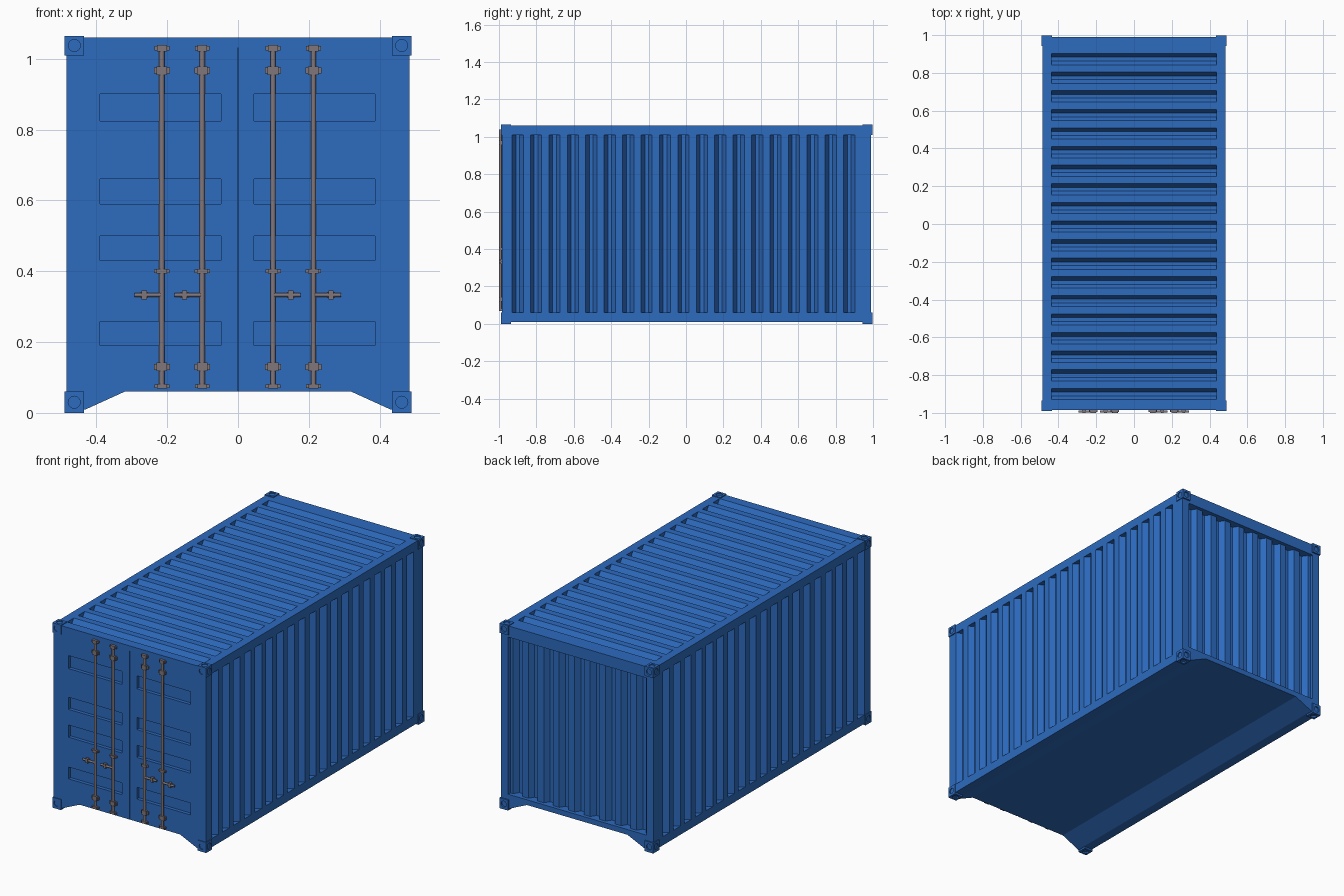
import bpy, bmesh, math
from mathutils import Vector, Matrix

if "Cube" in bpy.data.objects:
    bpy.data.objects.remove(bpy.data.objects["Cube"])


def material(name, rgb):
    m = bpy.data.materials.new(name)
    m.diffuse_color = (*rgb, 1)
    m.use_nodes = True
    m.node_tree.nodes["Principled BSDF"].inputs["Base Color"].default_value = m.diffuse_color
    return m


BLUE = material("container_blue", (0.026, 0.146, 0.52))
STEEL = material("lock_steel", (0.216, 0.181, 0.192))


def prism(bm, pts, place, a, b):
    """Closed prism: 2D points placed in space by place(u, v, w), w from a to b."""
    lo = [bm.verts.new(place(u, v, a)) for u, v in pts]
    hi = [bm.verts.new(place(u, v, b)) for u, v in pts]
    bm.faces.new(lo)
    bm.faces.new(hi[::-1])
    n = len(pts)
    for i in range(n):
        j = (i + 1) % n
        bm.faces.new((lo[j], lo[i], hi[i], hi[j]))


def box(bm, x0, x1, y0, y1, z0, z1):
    prism(bm, [(x0, y0), (x1, y0), (x1, y1), (x0, y1)],
          lambda u, v, w: (u, v, w), z0, z1)


def cyl(bm, centre, axis, r, length, n=12):
    rot = Vector(axis).to_track_quat('Z', 'Y').to_matrix().to_4x4()
    bmesh.ops.create_cone(bm, cap_ends=True, segments=n, radius1=r, radius2=r,
                          depth=length, matrix=Matrix.Translation(centre) @ rot)


def finish(bm, name, mat, smooth=False):
    bmesh.ops.recalc_face_normals(bm, faces=bm.faces[:])
    me = bpy.data.meshes.new(name)
    bm.to_mesh(me)
    bm.free()
    me.materials.append(mat)
    ob = bpy.data.objects.new(name, me)
    bpy.context.collection.objects.link(ob)
    if smooth:
        bpy.ops.object.select_all(action='DESELECT')
        ob.select_set(True)
        bpy.context.view_layer.objects.active = ob
        bpy.ops.object.shade_smooth_by_angle(angle=math.radians(35))
    return ob


def carve(ob, cutter_bm):
    """Subtract the cutter, bake the result and remove the cutter."""
    cut = finish(cutter_bm, "cutter", BLUE)
    cut.hide_render = True
    mod = ob.modifiers.new("carve", 'BOOLEAN')
    mod.operation, mod.solver, mod.object = 'DIFFERENCE', 'EXACT', cut
    dg = bpy.context.evaluated_depsgraph_get()
    me = bpy.data.meshes.new_from_object(ob.evaluated_get(dg))
    ob.modifiers.clear()
    ob.data = me
    me.materials.clear()
    me.materials.append(BLUE)
    bpy.data.objects.remove(cut)


X, Y0, Y1, TOP = 0.485, -0.985, 0.99, 1.06
PITCH, DEPTH = 0.0985, 0.03

# container body with tunnel-shaped underside
half = [(0.32, 0.06), (0.43, 0.01), (X, 0.01), (X, TOP)]
outline = half + [(-x, z) for x, z in reversed(half)]
bm = bmesh.new()
prism(bm, outline, lambda u, v, w: (u, w, v), Y0, Y1)
body = finish(bm, "container_body", BLUE)

cut = bmesh.new()
# wall and roof corrugations
for k in range(19):
    y = -0.93 + k * PITCH
    groove = [(y, 0.02), (y, 0), (y + 0.02, -DEPTH), (y + 0.04, -DEPTH),
              (y + 0.06, 0), (y + 0.06, 0.02)]
    for s in (-1, 1):
        prism(cut, groove, lambda u, v, w: (s * (X + v), u, w), 0.06, 1.01)
    prism(cut, groove, lambda u, v, w: (w, u, TOP + v), -0.437, 0.437)
# recessed corrugated back wall
inset = Y1 - 0.02
comb = [(-0.44, Y1 + 0.02), (-0.44, inset)]
for k in range(-4, 5):
    x = k * PITCH
    comb += [(x - 0.03, inset), (x - 0.01, inset - DEPTH),
             (x + 0.01, inset - DEPTH), (x + 0.03, inset)]
comb += [(0.44, inset), (0.44, Y1 + 0.02)]
prism(cut, comb, lambda u, v, w: (u, v, w), 0.09, 0.995)
# door panels and centre seam
for x0, x1 in ((-0.39, -0.048), (0.045, 0.387)):
    for z0, z1 in ((0.19, 0.258), (0.43, 0.5), (0.59, 0.66), (0.825, 0.9)):
        box(cut, x0, x1, Y0 - 0.02, Y0 + 0.02, z0, z1)
box(cut, -0.002, 0.002, Y0 - 0.02, Y0 + 0.012, 0.04, 1.03)
carve(body, cut)

# corner fittings with round holes
bm, cut = bmesh.new(), bmesh.new()
for sx in (-1, 1):
    for y0, y1, yout in ((-0.99, -0.935, -0.99), (0.943, 0.998, 0.998)):
        for z0, z1, zout in ((0, 0.06, 0), (1.01, 1.065, 1.065)):
            box(bm, *sorted((sx * 0.435, sx * 0.49)), y0, y1, z0, z1)
            cx, cy, cz = sx * 0.4625, (y0 + y1) / 2, (z0 + z1) / 2
            cyl(cut, (sx * 0.49, cy, cz), (1, 0, 0), 0.017, 0.016, 16)
            cyl(cut, (cx, yout, cz), (0, 1, 0), 0.017, 0.016, 16)
            cyl(cut, (cx, cy, zout), (0, 0, 1), 0.017, 0.016, 16)
fittings = finish(bm, "corner_fittings", BLUE)
carve(fittings, cut)

# locking bars, brackets and handles
bars, brackets, handles = bmesh.new(), bmesh.new(), bmesh.new()


def bracket(x, z, w, h):
    box(brackets, x - w / 2, x + w / 2, -0.994, Y0 + 0.002, z - h * 0.35, z + h * 0.35)
    box(brackets, x - w / 3, x + w / 3, -1.0, Y0 + 0.002, z - h / 2, z + h / 2)


for x, out in ((-0.215, -1), (-0.101, -1), (0.099, 1), (0.213, 1)):
    cyl(bars, (x, -0.992, 0.555), (0, 0, 1), 0.0075, 0.965)
    for z, w, h in ((0.075, 0.042, 0.013), (0.13, 0.045, 0.024), (0.4, 0.044, 0.014),
                    (0.967, 0.045, 0.024), (1.03, 0.042, 0.018)):
        bracket(x, z, w, h)
    cyl(handles, (x + out * 0.039, -0.993, 0.333), (1, 0, 0), 0.006, 0.078)
    bracket(x + out * 0.05, 0.333, 0.022, 0.026)
finish(bars, "locking_bars", STEEL, True)
finish(brackets, "bar_brackets", STEEL)
finish(handles, "bar_handles", STEEL, True)
